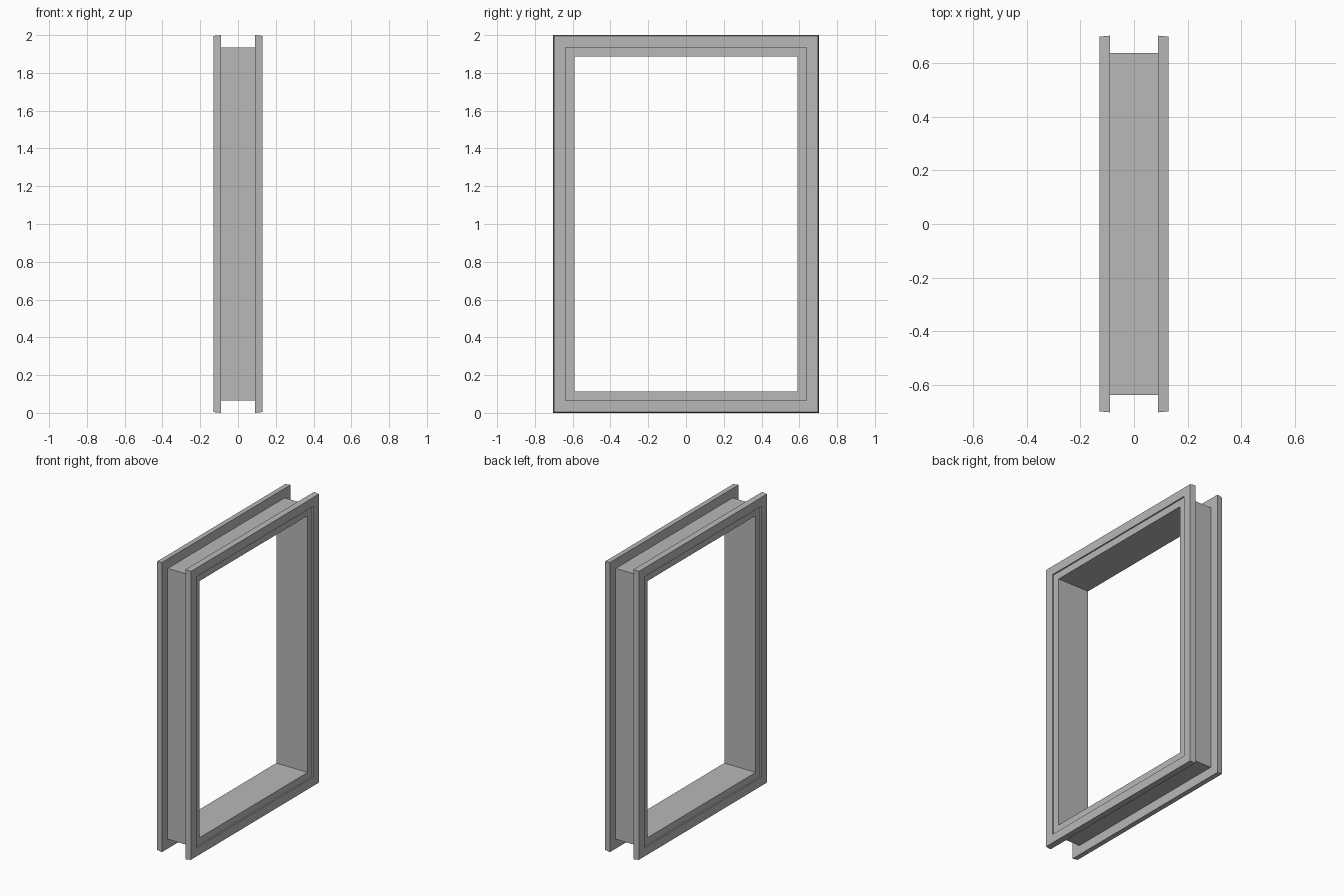
import bpy
import bmesh

cube = bpy.data.objects.get("Cube")
if cube:
    bpy.data.objects.remove(cube, do_unlink=True)

HALF_Y, HALF_Z = 0.703, 1.0      # outer size of the casing
JAMB_INSET = 0.065               # casing edge to jamb
OPENING_INSET = 0.114            # casing edge to clear opening

grey = bpy.data.materials.new("grey paint")
grey.use_nodes = True
colour = (0.48, 0.48, 0.48, 1)
grey.diffuse_color = colour
grey.node_tree.nodes["Principled BSDF"].inputs["Base Color"].default_value = colour


def rectangular_ring(name, profile):
    """Sweep a closed profile of (x, inset) points round the rectangle."""
    bm = bmesh.new()
    loops = []
    for x, inset in profile:
        y, z = HALF_Y - inset, HALF_Z - inset
        loops.append([bm.verts.new((x, sy * y, HALF_Z + sz * z))
                      for sy, sz in ((-1, -1), (1, -1), (1, 1), (-1, 1))])
    for i, loop in enumerate(loops):
        following = loops[(i + 1) % len(loops)]
        for k in range(4):
            n = (k + 1) % 4
            bm.faces.new((loop[k], loop[n], following[n], following[k]))
    bmesh.ops.recalc_face_normals(bm, faces=bm.faces)
    mesh = bpy.data.meshes.new(name)
    bm.to_mesh(mesh)
    bm.free()
    mesh.materials.append(grey)
    obj = bpy.data.objects.new(name, mesh)
    bpy.context.collection.objects.link(obj)
    return obj


# Deep lining round the opening, set slightly back from the casing faces
rectangular_ring("jamb_lining", [
    (-0.12, JAMB_INSET), (0.12, JAMB_INSET),
    (0.12, OPENING_INSET), (-0.12, OPENING_INSET)])

# Flat casing on each side, its outer edge tapering slightly
for name, side in (("left_casing", 1), ("right_casing", -1)):
    rectangular_ring(name, [
        (side * 0.09, 0), (side * 0.129, 0.004),
        (side * 0.129, JAMB_INSET), (side * 0.09, JAMB_INSET)])
